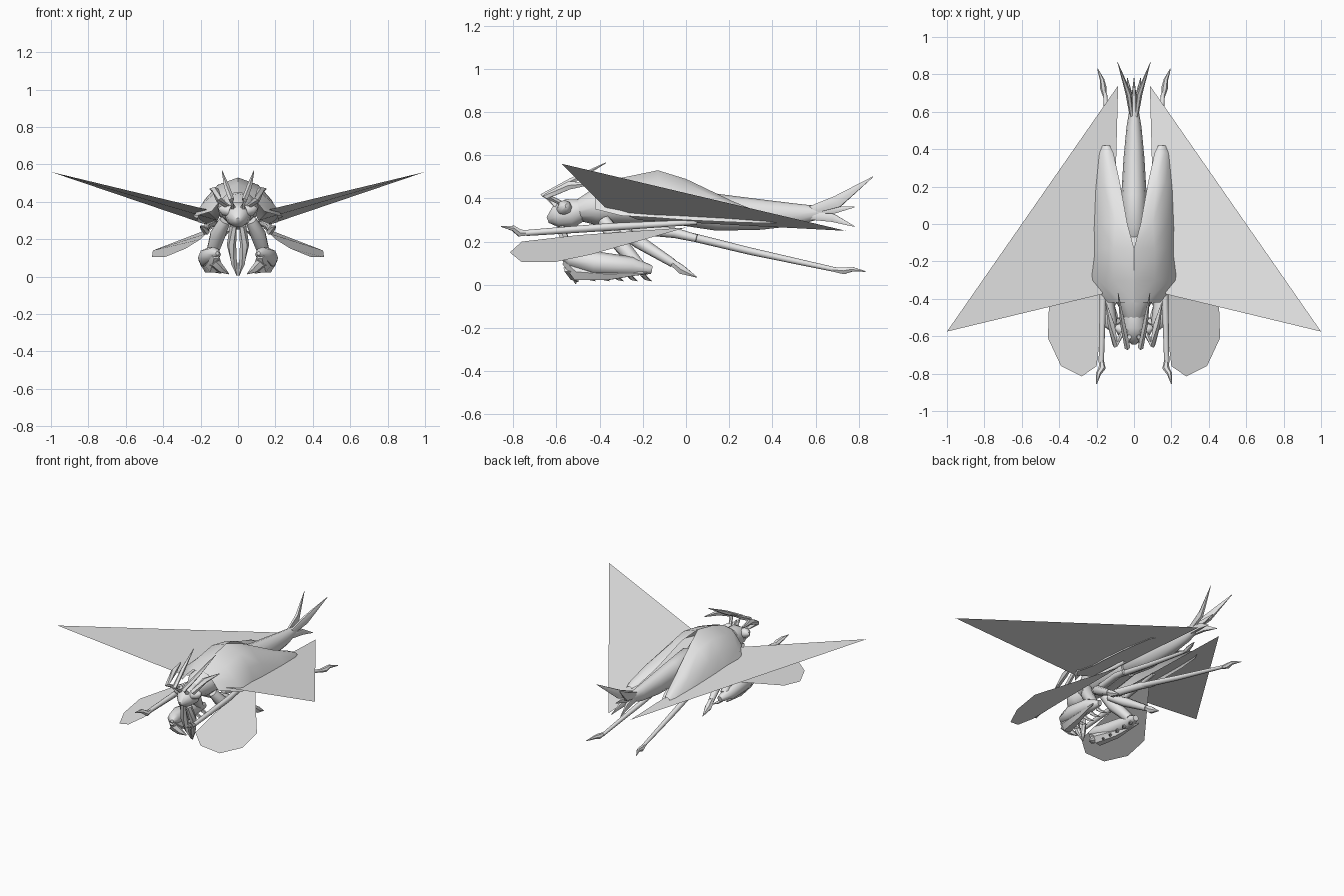
import bpy, bmesh, math
from mathutils import Vector

grey = bpy.data.materials.new("pale_grey")
grey.diffuse_color = (0.8, 0.8, 0.8, 1)


def finish(name, bm, smooth=True):
    bmesh.ops.recalc_face_normals(bm, faces=bm.faces)
    me = bpy.data.meshes.new(name)
    bm.to_mesh(me)
    bm.free()
    me.materials.append(grey)
    ob = bpy.data.objects.new(name, me)
    bpy.context.collection.objects.link(ob)
    if smooth:
        bpy.ops.object.select_all(action='DESELECT')
        ob.select_set(True)
        bpy.context.view_layer.objects.active = ob
        bpy.ops.object.shade_smooth_by_angle(angle=math.radians(50))
    return ob


def mirrored(ob):
    m = ob.modifiers.new("mirror", 'MIRROR')
    m.use_mirror_merge = False
    return ob


def limb(name, path, radii, sides=8, flat=1.0, mirror=True):
    """Tapering tube along a path; flat scales its sideways width."""
    bm = bmesh.new()
    pts = [Vector(p) for p in path]
    rings = []
    for i, p in enumerate(pts):
        d = (pts[min(i + 1, len(pts) - 1)] - pts[max(i - 1, 0)]).normalized()
        side = d.cross(Vector((0, 0, 1)))
        if side.length < 0.05:
            side = Vector((1, 0, 0))
        side.normalize()
        up = side.cross(d)
        r = radii[i]
        rings.append([bm.verts.new(p + side * (r * flat * math.cos(a)) + up * (r * math.sin(a)))
                      for a in (2 * math.pi * k / sides for k in range(sides))])
    for a, b in zip(rings, rings[1:]):
        for k in range(sides):
            n = (k + 1) % sides
            bm.faces.new((a[k], a[n], b[n], b[k]))
    bm.faces.new(rings[0])
    bm.faces.new(rings[-1])
    ob = finish(name, bm)
    return mirrored(ob) if mirror else ob


def sheet(name, pts):
    """Single flat membrane."""
    bm = bmesh.new()
    bm.faces.new([bm.verts.new(p) for p in pts])
    return mirrored(finish(name, bm, False))


def shell(name, rows):
    """Curved skin; each row is y followed by (x, z) points."""
    bm = bmesh.new()
    grid = [[bm.verts.new((x, row[0], z)) for x, z in row[1:]] for row in rows]
    for a, b in zip(grid, grid[1:]):
        for k in range(len(a) - 1):
            bm.faces.new((a[k], a[k + 1], b[k + 1], b[k]))
    return mirrored(finish(name, bm))


# Large triangular wings
sheet("hind_wing", [(1, -.575, .56), (.17, -.375, .36), (.11, -.22, .30), (.085, .74, .25)])

# Drooping paddle wings
sheet("paddle_wing", [(.13, 0, .265), (.455, -.44, .14), (.46, -.61, .105), (.39, -.76, .105),
                      (.28, -.815, .15), (.20, -.76, .20), (.17, -.5, .23)])

# Domed wing cases over the back
shell("wing_case", [
    (-.42, (0, .45), (.06, .44), (.10, .40), (.14, .35)),
    (-.30, (0, .495), (.11, .46), (.19, .39), (.24, .32)),
    (-.13, (0, .53), (.11, .49), (.18, .41), (.215, .31)),
    (0, (.035, .49), (.10, .47), (.18, .39), (.22, .30)),
    (.22, (.075, .37), (.12, .385), (.17, .36), (.21, .29)),
    (.38, (.11, .30), (.13, .32), (.165, .32), (.19, .285)),
    (.42, (.13, .29), (.14, .30), (.155, .30), (.17, .285))])

# Body
limb("abdomen", [(0, -.12, .34), (0, -.02, .36), (0, .15, .335), (0, .35, .325), (0, .52, .325),
                 (0, .66, .34)], [.03, .085, .085, .07, .05, .02], 12, .8, False)
limb("thorax", [(0, -.52, .34), (0, -.42, .36), (0, -.25, .37), (0, -.05, .34)],
     [.04, .085, .10, .06], 12, 1.1, False)
limb("head", [(0, -.64, .30), (0, -.60, .315), (0, -.54, .33), (0, -.47, .35)],
     [.015, .055, .072, .05], 10, 1.0, False)
limb("eye", [(.04, -.57, .35), (.075, -.56, .36), (.1, -.55, .365)], [.03, .034, .01])
limb("jaw", [(.025, -.58, .27), (.035, -.55, .17), (.02, -.53, .07), (.004, -.51, .005)],
     [.02, .025, .018, .003], 6)

# Feelers
limb("feeler", [(.025, -.60, .37), (.035, -.66, .41), (.06, -.53, .48), (.085, -.37, .565)],
     [.014, .016, .015, .002], 5)
limb("short_feeler", [(.05, -.56, .37), (.10, -.645, .41), (.12, -.54, .46), (.15, -.42, .47)],
     [.012, .018, .02, .003], 5)

# Tail spikes
limb("upper_tail_spike", [(.01, .56, .34), (.03, .70, .385), (.088, .865, .50)],
     [.02, .032, .002], 6, .5)
limb("lower_tail_spike", [(.01, .56, .32), (.02, .68, .31), (.035, .78, .27)],
     [.02, .022, .002], 6, .7)
limb("middle_tail_spike", [(0, .56, .34), (0, .68, .345), (0, .78, .36)],
     [.025, .02, .002], 6, .7, False)

# Long legs reaching forward and back
limb("forward_leg", [(.12, .05, .29), (.165, -.35, .268), (.175, -.74, .24)],
     [.012, .018, .014])
limb("forward_foot", [(.175, -.72, .24), (.17, -.77, .24), (.19, -.80, .262), (.20, -.855, .27)],
     [.012, .019, .014, .002], 6)
limb("rear_thigh", [(.06, -.25, .26), (.10, -.05, .24), (.12, .05, .215)], [.025, .024, .018])
limb("rear_leg", [(.10, -.05, .24), (.125, .3, .155), (.155, .70, .068)], [.02, .017, .011])
limb("rear_foot", [(.155, .68, .07), (.165, .73, .065), (.17, .77, .072), (.195, .83, .062)],
     [.01, .018, .012, .002], 6)

# Middle legs
limb("middle_leg", [(.06, -.32, .26), (.12, -.22, .20), (.155, -.06, .10)], [.022, .032, .02])
limb("middle_foot", [(.155, -.07, .11), (.16, -.02, .07), (.165, .05, .035)], [.016, .024, .002], 6)

# Folded grasping front legs
limb("front_hip", [(.07, -.38, .30), (.11, -.33, .22), (.15, -.22, .09)], [.03, .042, .03])
limb("front_thigh", [(.15, -.16, .07), (.165, -.25, .085), (.16, -.42, .10), (.13, -.53, .12),
                     (.11, -.575, .125)], [.02, .045, .055, .04, .01], 8)
limb("front_shin", [(.12, -.56, .11), (.13, -.50, .06), (.16, -.36, .05), (.19, -.18, .055)],
     [.02, .045, .032, .004], 6)
limb("front_claw", [(.13, -.54, .08), (.09, -.52, .04), (.05, -.50, .015)], [.03, .022, .003], 6)
for i in range(5):
    y = -.46 + i * .065
    limb(f"shin_spine_{i + 1}", [(.14, y, .05), (.12, y + .015, .03), (.09, y + .04, .018)],
         [.014, .01, .002], 5)
